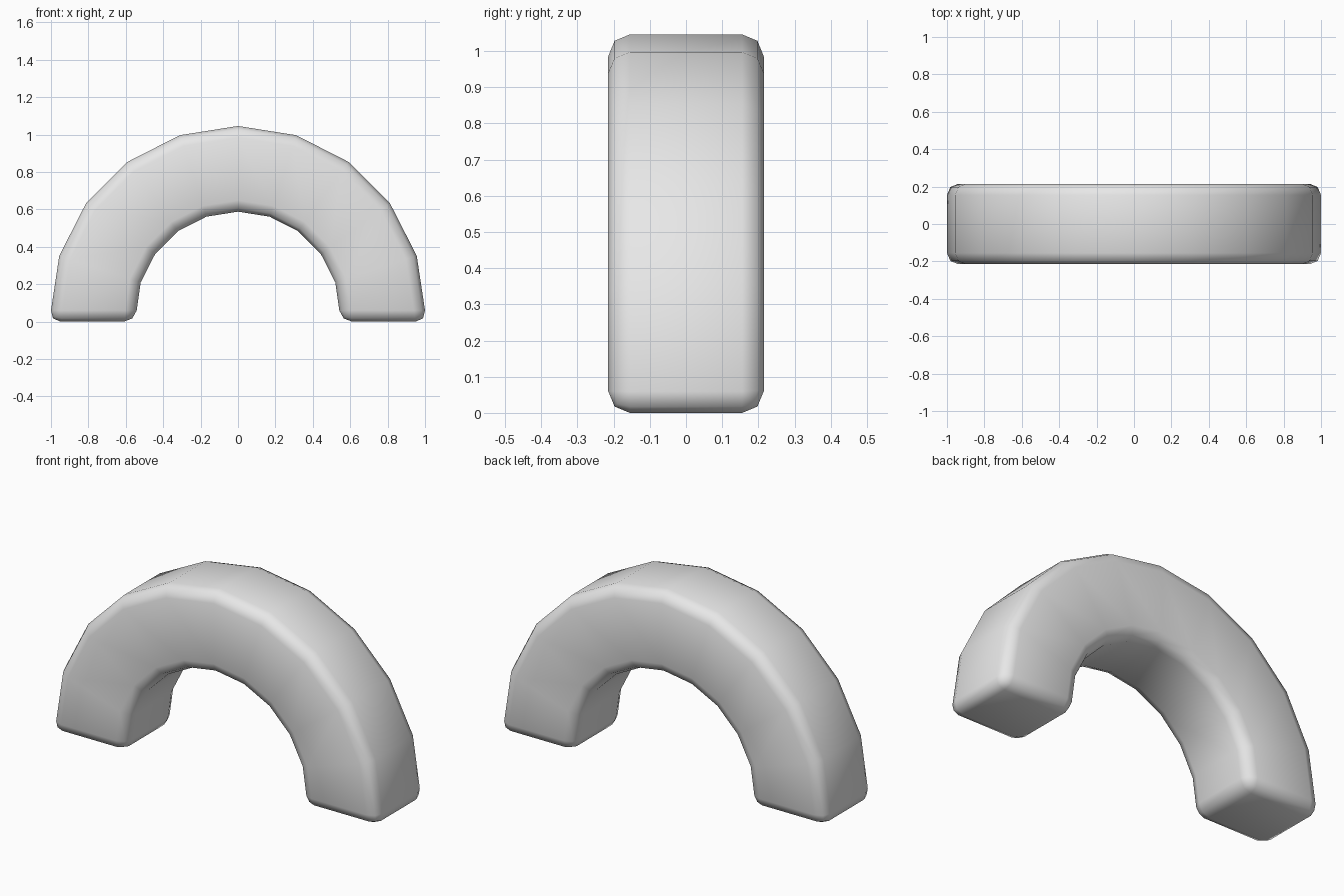
import bpy, bmesh, math

cube = bpy.data.objects.get("Cube")
if cube:
    bpy.data.objects.remove(cube, do_unlink=True)

SEGMENTS = 10
CENTRE_Z = 0.041
HALF_DEPTH = 0.215

# Plain grey material
grey = bpy.data.materials.new("plain_grey")
grey.use_nodes = True
colour = (0.8, 0.8, 0.8, 1)
grey.diffuse_color = colour
grey.node_tree.nodes["Principled BSDF"].inputs["Base Color"].default_value = colour


def arc_points(radius, foot_x):
    """Half circle of points, with both feet brought down to the ground."""
    points = []
    for i in range(SEGMENTS + 1):
        a = math.pi * i / SEGMENTS
        points.append((radius * math.cos(a), CENTRE_Z + radius * math.sin(a)))
    points[0], points[-1] = (foot_x, 0), (-foot_x, 0)
    return points


# Arch: a rectangular section swept round the half circle
bm = bmesh.new()
rings = []
for (ox, oz), (ix, iz) in zip(arc_points(1.005, 1.009), arc_points(0.547, 0.55)):
    rings.append([bm.verts.new(p) for p in (
        (ox, -HALF_DEPTH, oz), (ox, HALF_DEPTH, oz),
        (ix, HALF_DEPTH, iz), (ix, -HALF_DEPTH, iz))])
for a, b in zip(rings, rings[1:]):
    for k in range(4):
        n = (k + 1) % 4
        bm.faces.new((a[k], a[n], b[n], b[k]))

# Flat feet
bm.faces.new(rings[0])
bm.faces.new(rings[-1])
bmesh.ops.recalc_face_normals(bm, faces=bm.faces)

mesh = bpy.data.meshes.new("arch")
bm.to_mesh(mesh)
bm.free()
mesh.materials.append(grey)
mesh.polygons.foreach_set("use_smooth", [True] * len(mesh.polygons))
arch = bpy.data.objects.new("arch", mesh)
bpy.context.collection.objects.link(arch)

# Rounded edges
bevel = arch.modifiers.new("rounded_edges", "BEVEL")
bevel.width = 0.06
bevel.segments = 2
bevel.limit_method = "ANGLE"
bevel.angle_limit = math.radians(40)
